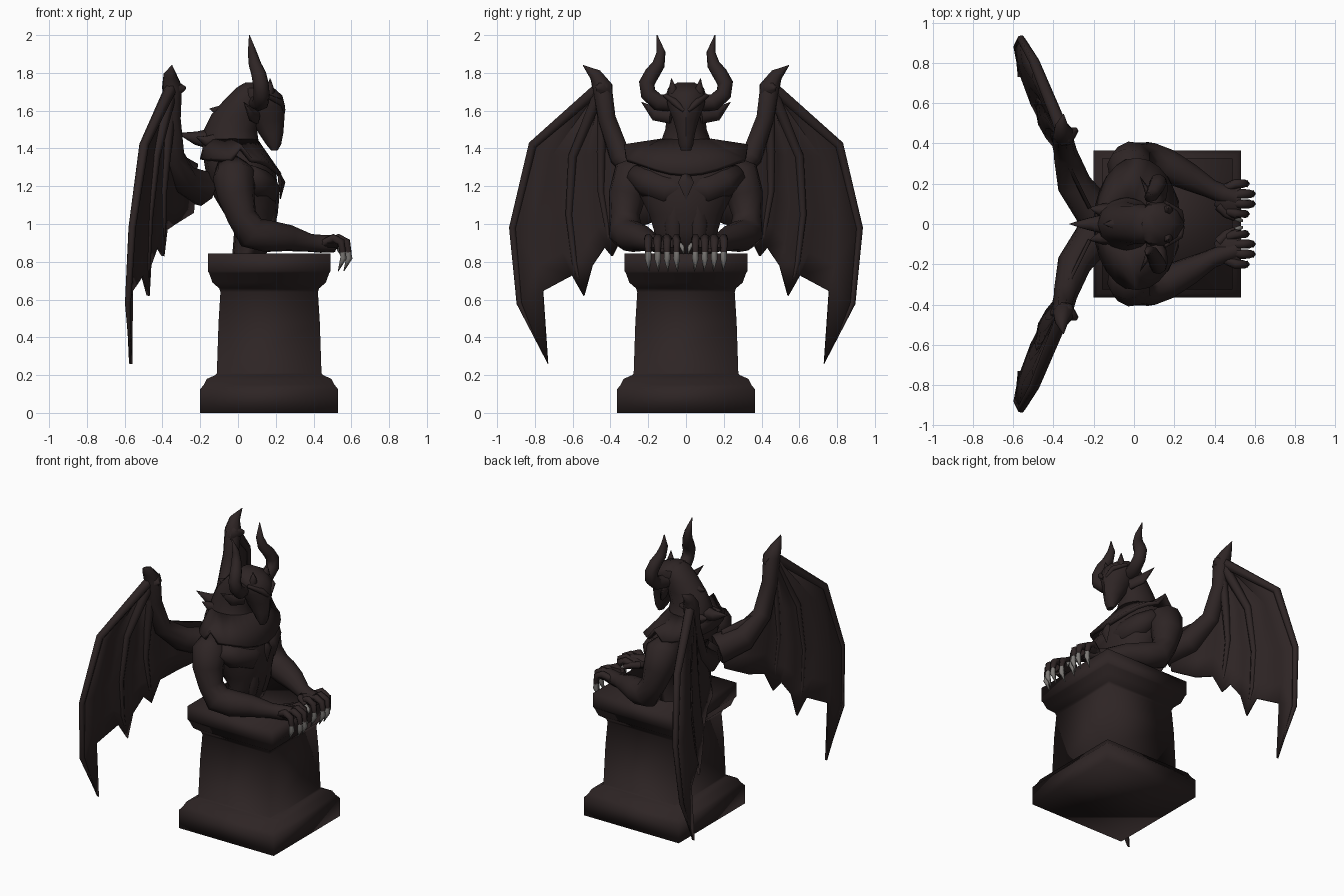
import bpy, bmesh, math
from mathutils import Vector as V

def material(name, c):
    m = bpy.data.materials.new(name)
    m.diffuse_color = (*c, 1)
    return m

STONE = material("dark stone", (0.027, 0.018, 0.018))
CLAW = material("grey claw", (0.2, 0.19, 0.18))

def finish(name, bm, mat=STONE, mirror=False, solid=0, angle=80):
    bmesh.ops.recalc_face_normals(bm, faces=bm.faces)
    me = bpy.data.meshes.new(name)
    bm.to_mesh(me)
    bm.free()
    me.materials.append(mat)
    ob = bpy.data.objects.new(name, me)
    bpy.context.collection.objects.link(ob)
    bpy.ops.object.select_all(action='DESELECT')
    ob.select_set(True)
    bpy.context.view_layer.objects.active = ob
    bpy.ops.object.shade_smooth_by_angle(angle=math.radians(angle))
    if solid:
        s = ob.modifiers.new("thickness", 'SOLIDIFY')
        s.thickness, s.offset = solid, 0
    if mirror:
        ob.modifiers.new("mirror", 'MIRROR').use_axis = (False, True, False)
    return ob

def skin(rings, closed=True, caps=True):
    """Join rows of points with quads."""
    bm = bmesh.new()
    rows = [[bm.verts.new(p) for p in r] for r in rings]
    n = len(rows[0])
    for a, b in zip(rows, rows[1:]):
        for i in range(n if closed else n - 1):
            j = (i + 1) % n
            bm.faces.new((a[i], a[j], b[j], b[i]))
    if caps:
        bm.faces.new(rows[0])
        bm.faces.new(rows[-1])
    return bm

def stack(name, levels, n=12, **kw):
    """Loft upwards through (z, x_min, x_max, half width in y)."""
    k, off = (math.sqrt(2), math.pi / 4) if n == 4 else (1, 0)
    ang = [off + 2 * math.pi * i / n for i in range(n)]
    return finish(name, skin([[((a + b) / 2 + k * (b - a) / 2 * math.cos(t), k * w * math.sin(t), z)
                               for t in ang] for z, a, b, w in levels]), **kw)

def tube(name, pts, radii, n=8, flat=(1, 0, 0), k=1, mat=STONE, mirror=True):
    """Tapered limb along a path; k scales the thickness along the flat axis."""
    pts = [V(p) for p in pts]
    rings = []
    u = V(flat)
    for i, (p, r) in enumerate(zip(pts, radii)):
        t = (pts[min(i + 1, len(pts) - 1)] - pts[max(i - 1, 0)]).normalized()
        u = (u - t * u.dot(t)).normalized()
        w = t.cross(u)
        r = max(r, 0.002)
        rings.append([p + r * (k * u * math.cos(a) + w * math.sin(a))
                      for a in (2 * math.pi * j / n for j in range(n))])
    return finish(name, skin(rings), mat=mat, mirror=mirror)

# Pedestal
c = 0.165
stack("pedestal", [(z, c - h, c + h, h) for z, h in [
    (0, .365), (.125, .365), (.15, .345), (.18, .33), (.2, .285), (.21, .277), (.48, .268),
    (.64, .258), (.66, .265), (.69, .30), (.74, .318), (.75, .325), (.845, .325)]], n=4, angle=180)

# Torso and neck
stack("torso", [(.84, -.03, .15, .17), (.97, -.02, .19, .175), (1.05, -.07, .21, .2),
                (1.15, -.13, .22, .25), (1.27, -.17, .2, .29), (1.36, -.185, .16, .25),
                (1.42, -.19, .12, .16)], n=14)
stack("neck", [(1.34, -.18, .14, .19), (1.43, -.185, .11, .135), (1.5, -.18, .1, .11),
               (1.58, -.14, .13, .1), (1.66, -.07, .14, .1), (1.72, -.01, .12, .08),
               (1.745, .03, .08, .04)])
tube("chest_muscle", [(.13, .01, 1.19), (.14, .1, 1.18), (.1, .2, 1.22), (.05, .28, 1.27)],
     [.07, .085, .08, .05])
tube("belly_muscle", [(.13, .06, .9), (.15, .065, 1.0), (.155, .06, 1.1)], [.045, .055, .05])

# Collar mantle, drooping to a point in front and rising to a spike on each shoulder
def mantle_ring(f):
    out = []
    for i in range(24):
        a = 2 * math.pi * i / 24
        co, si = math.cos(a), math.sin(a)
        z = 1.44 - f * (.1 + .08 * max(co, 0) ** 3 - (.07 if i in (6, 18) else 0))
        out.append((-.035 + .05 * f + (.13 + .075 * f) * co, (.13 + .195 * f) * si, z))
    return out
finish("collar_mantle", skin([mantle_ring(f) for f in (0, .5, 1)], caps=False), solid=.025)
tube("chest_gem", [(.21, 0, 1.29), (.232, 0, 1.22), (.225, 0, 1.13)], [.006, .042, 0],
     n=4, k=.45, mirror=False)

# Head with snout, brows, ears and horns
stack("head", [(1.39, .175, .21, .028), (1.42, .15, .228, .04), (1.48, .11, .24, .05),
               (1.55, .06, .245, .07), (1.62, .02, .25, .1), (1.68, 0, .235, .112),
               (1.72, .01, .19, .1), (1.75, .04, .11, .045)], n=10, angle=40)
tube("brow_ridge", [(.24, .01, 1.6), (.225, .06, 1.645), (.15, .11, 1.68)], [.012, .02, .012], n=5)
tube("brow_spike", [(.15, .065, 1.66), (.17, .07, 1.71), (.17, .077, 1.77)], [.03, .025, 0], n=5)
tube("ear", [(.1, .08, 1.57), (.07, .16, 1.58), (.03, .235, 1.645)], [.045, .04, 0], n=6, k=.4)
tube("horn", [(.1, .08, 1.64), (.12, .15, 1.645), (.125, .2, 1.69), (.12, .208, 1.745),
              (.11, .18, 1.795), (.09, .145, 1.845), (.075, .132, 1.91), (.06, .153, 2.0)],
     [.045, .045, .043, .042, .04, .034, .024, 0])

# Mane spikes down the back of the neck
for i, (x, z, tx, tz) in enumerate([(-.1, 1.51, -.24, 1.53), (-.13, 1.45, -.32, 1.48), (-.03, 1.6, -.15, 1.61)]):
    tube(f"mane_spike_{i}", [(x, 0, z), ((x + tx) / 2, 0, (z + tz) / 2 - .01), (tx, 0, tz)],
         [.06, .035, 0], n=6, mirror=False)
tube("mane_side_spike", [(-.1, .06, 1.44), (-.17, .07, 1.44), (-.22, .08, 1.46)], [.05, .03, 0], n=6)

# Arms and hands
tube("arm", [(-.04, .2, 1.3), (-.02, .28, 1.25), (-.01, .312, 1.15), (.02, .325, 1.04), (.07, .32, .955),
             (.16, .29, .935), (.27, .235, .925), (.38, .175, .9), (.44, .15, .895), (.51, .13, .895)],
     [.08, .115, .1, .08, .09, .085, .07, .048, .048, .045], n=10)
tube("palm", [(.41, .14, .9), (.47, .125, .9), (.53, .125, .9)], [.05, .085, .08], flat=(0, 0, 1), k=.4)
for i, y in enumerate((.05, .1, .15, .2)):
    x = .575 - (.03 if i in (0, 3) else 0)
    tube(f"finger_{i}", [(x - .1, .7 * y + .035, .895), (x - .04, y, .925), (x, y, .905), (x + .01, y, .85)],
         [.022, .024, .022, .017], n=6)
    tube(f"claw_{i}", [(x + .006, y, .87), (x + .012, y, .82), (x - .015, y - .005, .75)],
         [.015, .019, 0], n=5, mat=CLAW)
tube("thumb", [(.42, .09, .9), (.46, .05, .905), (.5, .03, .89)], [.025, .022, .016], n=6)
tube("thumb_claw", [(.5, .03, .89), (.53, .018, .875), (.54, .012, .84)], [.013, .012, 0], n=5, mat=CLAW)

# Wings: bowed sheet, x follows from y and z
BOW = [(.05, -.17), (.2, -.285), (.4, -.355), (.5, -.4), (.74, -.48), (.95, -.535)]
def wing(y, z, dx=0):
    for (a, xa), (b, xb) in zip(BOW, BOW[1:]):
        if y <= b:
            break
    return (xa + (xb - xa) * (y - a) / (b - a) - .08 * (1.4 - z) + dx, y, z)

# Each rib runs from the wrist to the scalloped trailing edge; True marks a finger
top = (.44, 1.74)
ribs = [
    (1, [top, (.81, 1.42), (.918, .98), (.882, .58), (.73, .26)]),
    (0, [top, (.71, 1.36), (.79, 1.0), (.785, .78), (.757, .645)]),
    (0, [top, (.64, 1.36), (.68, 1.05), (.65, .85), (.6, .73)]),
    (1, [top, (.6, 1.36), (.62, 1.05), (.59, .8), (.54, .62)]),
    (0, [top, (.53, 1.36), (.54, 1.1), (.52, .9), (.495, .78)]),
    (0, [top, (.48, 1.37), (.48, 1.14), (.46, .98), (.43, .88)]),
    (1, [top, (.45, 1.38), (.45, 1.17), (.42, 1.0), (.39, .83)]),
    (0, [(.43, 1.68), (.4, 1.45), (.37, 1.25), (.34, 1.1), (.32, .97)]),
    (0, [(.37, 1.4), (.3, 1.33), (.25, 1.22), (.23, 1.12), (.2, 1.0)]),
    (0, [(.08, 1.32), (.08, 1.27), (.08, 1.21), (.08, 1.15), (.08, 1.06)])]
finish("wing_membrane", skin([[wing(y, z, 0 if f else -.02) for y, z in r] for f, r in ribs],
                             closed=False, caps=False), mirror=True, solid=.018)
for i, (f, r) in enumerate(ribs):
    if f:
        tube(f"wing_finger_{i}", [wing(*p) for p in r], [.035, .026, .02, .016, 0], n=6)
tube("wing_arm", [wing(.06, 1.19), wing(.2, 1.24), wing(.35, 1.36), wing(.42, 1.56), wing(.445, 1.73),
                  wing(.48, 1.79), wing(.545, 1.84, .03)], [.1, .085, .06, .05, .055, .035, 0])
tube("wing_thumb", [wing(.44, 1.71), (-.33, .44, 1.72), (-.28, .47, 1.72)], [.06, .05, .01], n=6)
